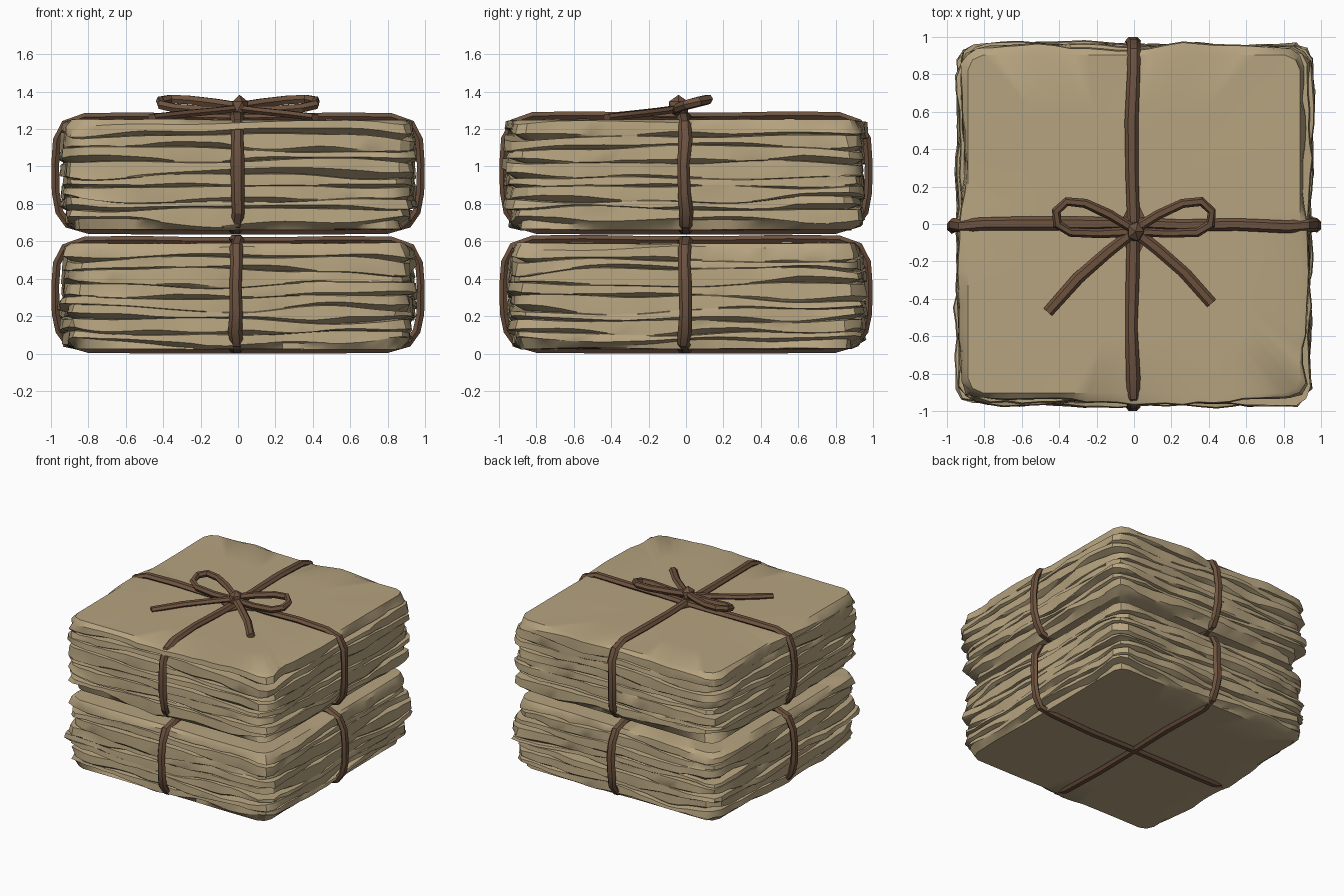
import bpy, bmesh, math, random
from mathutils import Vector, noise

random.seed(4)
if "Cube" in bpy.data.objects:
    bpy.data.objects.remove(bpy.data.objects["Cube"])


def material(name, rgb):
    m = bpy.data.materials.new(name)
    m.use_nodes = True
    m.diffuse_color = (*rgb, 1)
    m.node_tree.nodes["Principled BSDF"].inputs["Base Color"].default_value = (*rgb, 1)
    return m


PAPER = material("aged paper", (0.47, 0.37, 0.215))
CORD = material("brown leather cord", (0.155, 0.085, 0.049))


def finish(bm, name, mat, angle):
    bmesh.ops.recalc_face_normals(bm, faces=bm.faces)
    me = bpy.data.meshes.new(name)
    bm.to_mesh(me)
    bm.free()
    me.materials.append(mat)
    ob = bpy.data.objects.new(name, me)
    bpy.context.collection.objects.link(ob)
    bpy.ops.object.select_all(action='DESELECT')
    ob.select_set(True)
    bpy.context.view_layer.objects.active = ob
    bpy.ops.object.shade_smooth_by_angle(angle=math.radians(angle))
    return ob


def bridge(bm, a, b):
    n = len(a)
    for i in range(n):
        bm.faces.new((a[i], a[(i + 1) % n], b[(i + 1) % n], b[i]))


def square_outline(half_x, half_y, n):
    """Closed outline with n steps per side and slightly cut corners."""
    pts = []
    for side in range(4):
        for i in range(n):
            t = -1 + 2 * i / n
            u, v = ((t, -1), (1, t), (-t, 1), (-1, -t))[side]
            k = 0.972 if i == 0 else 1
            pts.append(Vector((u * half_x * k, v * half_y * k, 0)))
    return pts


def paper_bundle(name, z0, z1, seed, sheets=8):
    bm = bmesh.new()
    outline = square_outline(0.935, 0.95, 22)
    rough = lambda p, k, f: noise.noise(Vector((p.x * f, p.y * f, k * 5.37 + seed)))
    corner = lambda p: (abs(p.x * p.y) / 0.89) ** 6
    cuts = [(k + random.uniform(-0.2, 0.2) * (0 < k < sheets)) / sheets
            for k in range(sheets + 1)]
    low, high = z0 + 0.03, z1 - 0.02

    def edge_z(p, k):
        z = low + (high - low) * cuts[k] + 0.04 * rough(p, k + 40, 1.7)
        return z + 0.03 * corner(p) * (1 - 2 * cuts[k])

    def ring(place):
        return [bm.verts.new(place(p)) for p in outline]

    def at(p, inset, z):
        q = p * (1 - inset / 0.94)
        return (q.x, q.y, z)

    rings = []

    def cap(z, k, scales):
        for s in scales:
            rings.append(ring(lambda p: (p.x * s, p.y * s, z + 0.008 * rough(p * s, k, 2))))

    cap(z0, 90, (0.3, 0.65, 0.93))
    for k in range(sheets):
        taper = 0.025 * abs(2 * (k + 0.5) / sheets - 1) ** 4
        out = lambda p: (taper + 0.045 * rough(p, k, 1.6) + 0.02 * rough(p, k + 9, 7)
                         + random.uniform(0, 0.03) * corner(p))
        gap = lambda p: max(0, 0.25 + 1.6 * rough(p, k + 20, 2.1) + 0.5 * corner(p))
        # undercut groove, lip of the sheet pack, top edge of the sheet pack
        rings.append(ring(lambda p: at(p, out(p) + min(0.055, 0.07 * gap(p)), edge_z(p, k))))
        rings.append(ring(lambda p: at(
            p, out(p), edge_z(p, k) + (0.06 + min(0.34, 0.4 * gap(p)))
            * (edge_z(p, k + 1) - edge_z(p, k)))))
        rings.append(ring(lambda p: at(p, out(p) + 0.006, edge_z(p, k + 1) - 0.004)))
    cap(z1, 95, (0.95, 0.65, 0.3))
    for a, b in zip(rings, rings[1:]):
        bridge(bm, a, b)
    for r in (rings[0], rings[-1]):
        bm.faces.new(r)
    return finish(bm, name, PAPER, 32)


def band(name, path, width, thick, side=None, closed=False):
    """Sweep a six-sided section along a path."""
    bm = bmesh.new()
    n = len(path)
    rings = []
    for i, p in enumerate(path):
        a = path[(i - 1) % n] if closed else path[max(i - 1, 0)]
        b = path[(i + 1) % n] if closed else path[min(i + 1, n - 1)]
        t = (b - a).normalized()
        s = side or t.cross(Vector((0, 0, 1))).normalized()
        up = s.cross(t).normalized()
        k = random.uniform(0.88, 1.08)
        rings.append([bm.verts.new(p + s * math.cos(c) * width * k / 2
                                   + up * math.sin(c) * thick / 2 / math.sin(math.pi / 3))
                      for c in (j * math.pi / 3 for j in range(6))])
    for a, b in zip(rings, rings[1:]):
        bridge(bm, a, b)
    if closed:
        bridge(bm, rings[-1], rings[0])
    else:
        bm.faces.new(rings[0])
        bm.faces.new(rings[-1])
    return finish(bm, name, CORD, 25)


def strap(name, axis, zb, zt):
    """Closed loop around a bundle, running along x or y."""
    mid = (zb + zt) / 2
    half = [(0.25, zt), (0.55, zt + 0.006), (0.82, zt + 0.002), (0.925, zt - 0.035),
            (0.968, zt - 0.12), (0.977, mid + 0.05), (0.974, mid - 0.1),
            (0.955, zb + 0.1), (0.91, zb + 0.035), (0.8, zb + 0.004), (0.4, zb)]
    loop = [(0, zt)] + half + [(0, zb)] + [(-u, z) for u, z in reversed(half)]
    path = []
    for u, z in loop:
        w = random.uniform(-0.01, 0.01) - 0.006
        path.append(Vector((u, w, z) if axis == 'x' else (w, u, z)))
    side = Vector((0, 1, 0)) if axis == 'x' else Vector((1, 0, 0))
    return band(name, path, 0.072, 0.042, side, True)


# Two stacked bundles, each tied with crossing straps
for label, z0, z1, seed in (("lower", 0.026, 0.59, 3.1), ("upper", 0.662, 1.25, 17.6)):
    paper_bundle(label + "_paper_bundle", z0, z1, seed)
    for axis, lift in (('x', 0), ('y', 0.006)):
        strap(f"{label}_strap_{axis}", axis, z0 - 0.005, z1 + 0.012 + lift)

# Bow loops and tails
loop = [(0.0, -0.03, 1.32), (0.13, 0.05, 1.34), (0.26, 0.11, 1.355), (0.36, 0.12, 1.36),
        (0.415, 0.07, 1.35), (0.41, 0.0, 1.33), (0.34, -0.045, 1.312),
        (0.18, -0.05, 1.3), (0.0, -0.04, 1.3)]
tail = [(0.0, -0.04, 1.31), (0.14, -0.15, 1.295), (0.3, -0.29, 1.28), (0.46, -0.47, 1.262)]
for label, sx, st in (("right", -1, 1), ("left", 1, 0.9)):
    band(label + "_bow_loop", [Vector((x * sx, y, z)) for x, y, z in loop], 0.052, 0.046)
    band(label + "_bow_tail", [Vector((x * sx * st, y * st, z)) for x, y, z in tail],
         0.065, 0.036)

# Knot
bm = bmesh.new()
bmesh.ops.create_icosphere(bm, subdivisions=1, radius=1)
for v in bm.verts:
    v.co = Vector((v.co.x * 0.05 + 0.008, v.co.y * 0.06 - 0.04, v.co.z * 0.065 + 1.318))
finish(bm, "bow_knot", CORD, 15)

# Thin star-shaped patch under the knot
bm = bmesh.new()
ring = []
for i in range(8):
    r = 0.085 if i % 2 else 0.19
    a = i * math.pi / 4
    ring.append(bm.verts.new((r * math.cos(a), r * math.sin(a) - 0.03, 1.254)))
face = bm.faces.new(ring)
top = bmesh.ops.extrude_face_region(bm, geom=[face])
for v in top["geom"]:
    if isinstance(v, bmesh.types.BMVert):
        v.co.z += 0.008
finish(bm, "knot_patch", CORD, 30)
